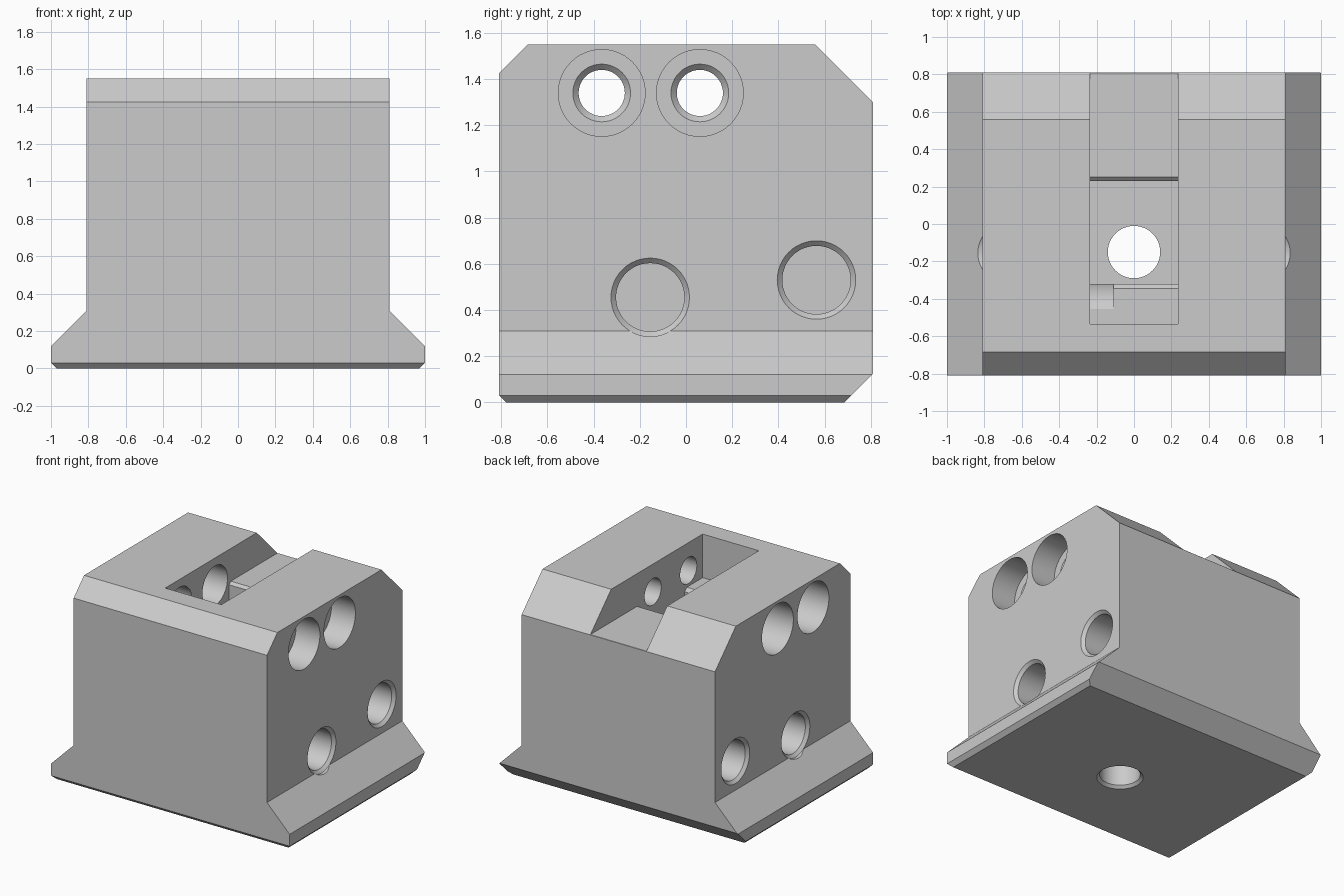
import bpy
import bmesh
import math
from mathutils import Vector

old = bpy.data.objects.get("Cube")
if old:
    bpy.data.objects.remove(old, do_unlink=True)

grey = bpy.data.materials.new("plain grey")
grey.use_nodes = True
colour = (0.6, 0.6, 0.6, 1)
grey.diffuse_color = colour
grey.node_tree.nodes["Principled BSDF"].inputs["Base Color"].default_value = colour

SIDE = 0.81       # half width of the upper block and half depth
SEGMENTS = 48


def finish(name, bm):
    bmesh.ops.recalc_face_normals(bm, faces=bm.faces)
    mesh = bpy.data.meshes.new(name)
    bm.to_mesh(mesh)
    bm.free()
    mesh.materials.append(grey)
    obj = bpy.data.objects.new(name, mesh)
    bpy.context.collection.objects.link(obj)
    return obj


def extrude_profile(points, offset):
    """Face through the points, swept along the offset vector."""
    bm = bmesh.new()
    face = bm.faces.new([bm.verts.new(p) for p in points])
    swept = bmesh.ops.extrude_face_region(bm, geom=[face], use_keep_orig=True)
    verts = [g for g in swept["geom"] if isinstance(g, bmesh.types.BMVert)]
    bmesh.ops.translate(bm, verts=verts, vec=offset)
    return bm


def bevel_cut(bm, point, normal):
    """Slice off everything beyond a plane and close the cut."""
    bmesh.ops.bisect_plane(bm, geom=bm.verts[:] + bm.edges[:] + bm.faces[:],
                           plane_co=point, plane_no=normal, clear_outer=True)
    bmesh.ops.holes_fill(bm, edges=[e for e in bm.edges if e.is_boundary])


def drill(name, start, direction, steps):
    """Round stepped cutter; steps are (depth, radius) pairs."""
    bm = bmesh.new()
    turn = Vector(direction).to_track_quat("Z", "Y")
    rings = []
    for depth, radius in steps:
        ring = []
        for i in range(SEGMENTS):
            a = math.tau * i / SEGMENTS
            p = Vector((radius * math.cos(a), radius * math.sin(a), depth))
            ring.append(bm.verts.new(Vector(start) + turn @ p))
        rings.append(ring)
    for low, high in zip(rings, rings[1:]):
        for i in range(SEGMENTS):
            j = (i + 1) % SEGMENTS
            bm.faces.new((low[i], low[j], high[j], high[i]))
    bm.faces.new(rings[0])
    bm.faces.new(rings[-1])
    return finish(name, bm)


# Block with flared foot
half = [(0.97, 0), (1, 0.03), (1, 0.12), (SIDE, 0.31), (SIDE, 1.55)]
outline = half + [(-x, z) for x, z in reversed(half)]
bm = extrude_profile([(x, -SIDE, z) for x, z in outline], (0, 2 * SIDE, 0))

# Sloped edges along the front and back
bevel_cut(bm, (0, -SIDE, 1.425), (0, -1, 1))
bevel_cut(bm, (0, SIDE, 1.30), (0, 1, 1))
bevel_cut(bm, (0, SIDE, 0.125), (0, 1, -1))
bevel_cut(bm, (0, -SIDE, 0.03), (0, -1, -1))
block = finish("mounting_block", bm)

# Stepped slot, open at the back
slot = [(-0.535, 1.7), (-0.535, 1.22), (-0.345, 1.22), (-0.32, 1.195),
        (-0.32, 1.05), (0.23, 1.05), (0.23, 1.282), (0.25, 1.302),
        (0.9, 1.302), (0.9, 1.7)]
cutters = [finish("slot_cutter", extrude_profile(
    [(-0.235, y, z) for y, z in slot], (0.47, 0, 0)))]

# Cross bolt holes: head recess on one side, wider bore on the other
head = [(-0.1, 0.188), (0.2, 0.188), (0.2, 0.125), (0.225, 0.1), (0.7, 0.1)]
bore = [(-0.1, 0.188), (0.38, 0.188), (0.38, 0.15), (0.7, 0.15)]
for y in (-0.365, 0.06):
    cutters.append(drill("bolt_head_cutter", (SIDE, y, 1.34), (-1, 0, 0), head))
    cutters.append(drill("bolt_bore_cutter", (-SIDE, y, 1.34), (1, 0, 0), bore))

# Blind side sockets with chamfered rims
socket = [(-0.25, 0.17), (0, 0.17), (0.022, 0.148), (0.4, 0.148)]
for side in (1, -1):
    for y, z in ((-0.155, 0.455), (0.565, 0.53)):
        cutters.append(drill("socket_cutter", (side * SIDE, y, z),
                             (-side, 0, 0), socket))

# Vertical hole from the underside into the slot
cutters.append(drill("vertical_hole_cutter", (0, -0.15, 0), (0, 0, 1),
                     [(-0.1, 0.16), (0, 0.16), (0.02, 0.14), (1.15, 0.14)]))

bpy.ops.object.select_all(action="DESELECT")
block.select_set(True)
bpy.context.view_layer.objects.active = block
for cutter in cutters:
    cutter.hide_render = True
    mod = block.modifiers.new(cutter.name, "BOOLEAN")
    mod.operation = "DIFFERENCE"
    mod.solver = "EXACT"
    mod.object = cutter
    bpy.ops.object.modifier_apply(modifier=mod.name)
    bpy.data.objects.remove(cutter, do_unlink=True)

bpy.ops.object.shade_smooth_by_angle(angle=math.radians(25))
